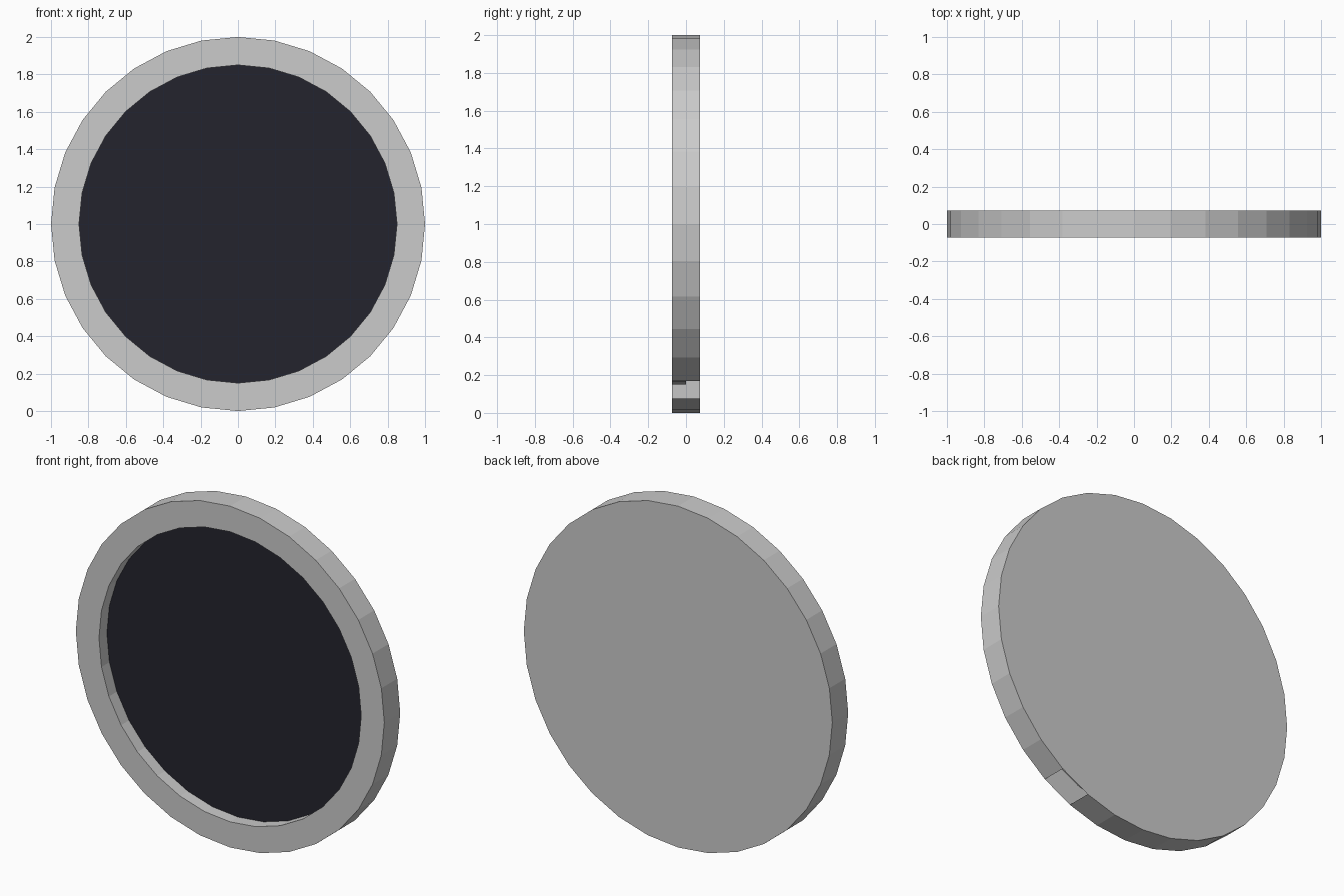
import bpy, bmesh
from math import sin, cos, tau

if "Cube" in bpy.data.objects:
    bpy.data.objects.remove(bpy.data.objects["Cube"])

SIDES = 32
R_OUT, R_IN, HALF = 1.0, 0.85, 0.0735


def ring(bm, radius, y):
    """Circle of vertices in the xz plane, starting at the bottom, towards +x."""
    return [bm.verts.new((radius * sin(tau * i / SIDES), y, 1 - radius * cos(tau * i / SIDES)))
            for i in range(SIDES)]


def bridge(bm, a, b, skip=()):
    for i in range(SIDES):
        if i not in skip:
            j = (i + 1) % SIDES
            bm.faces.new((a[i], a[j], b[j], b[i]))


def finish(bm, name):
    mesh = bpy.data.meshes.new(name)
    bm.to_mesh(mesh)
    bm.free()
    obj = bpy.data.objects.new(name, mesh)
    bpy.context.collection.objects.link(obj)
    return obj


# Hollow housing: back plate, outer wall with one open slot, front rim, recess wall
bm = bmesh.new()
back = ring(bm, R_OUT, HALF)
front = ring(bm, R_OUT, -HALF)
lip = ring(bm, R_IN, -HALF)
recess = ring(bm, R_IN, 0)
bm.faces.new(back[::-1])
bridge(bm, front, back, skip=(2,))
bridge(bm, lip, front)
bridge(bm, recess, lip)
bmesh.ops.recalc_face_normals(bm, faces=bm.faces)
# Make the back plate face outward (+y), and the rest follow it
bm.faces.ensure_lookup_table()
if bm.faces[0].normal.y < 0:
    bmesh.ops.reverse_faces(bm, faces=bm.faces)
finish(bm, "housing")

# Dark panel set into the recess
bm = bmesh.new()
panel_face = bm.faces.new(ring(bm, R_IN, 0))
panel_face.normal_update()
if panel_face.normal.y > 0:
    panel_face.normal_flip()
panel = finish(bm, "dark_panel")
mat = bpy.data.materials.new("dark_panel")
mat.diffuse_color = (0.017, 0.017, 0.026, 1)
mat.use_nodes = True
mat.node_tree.nodes["Principled BSDF"].inputs["Base Color"].default_value = mat.diffuse_color
panel.data.materials.append(mat)
